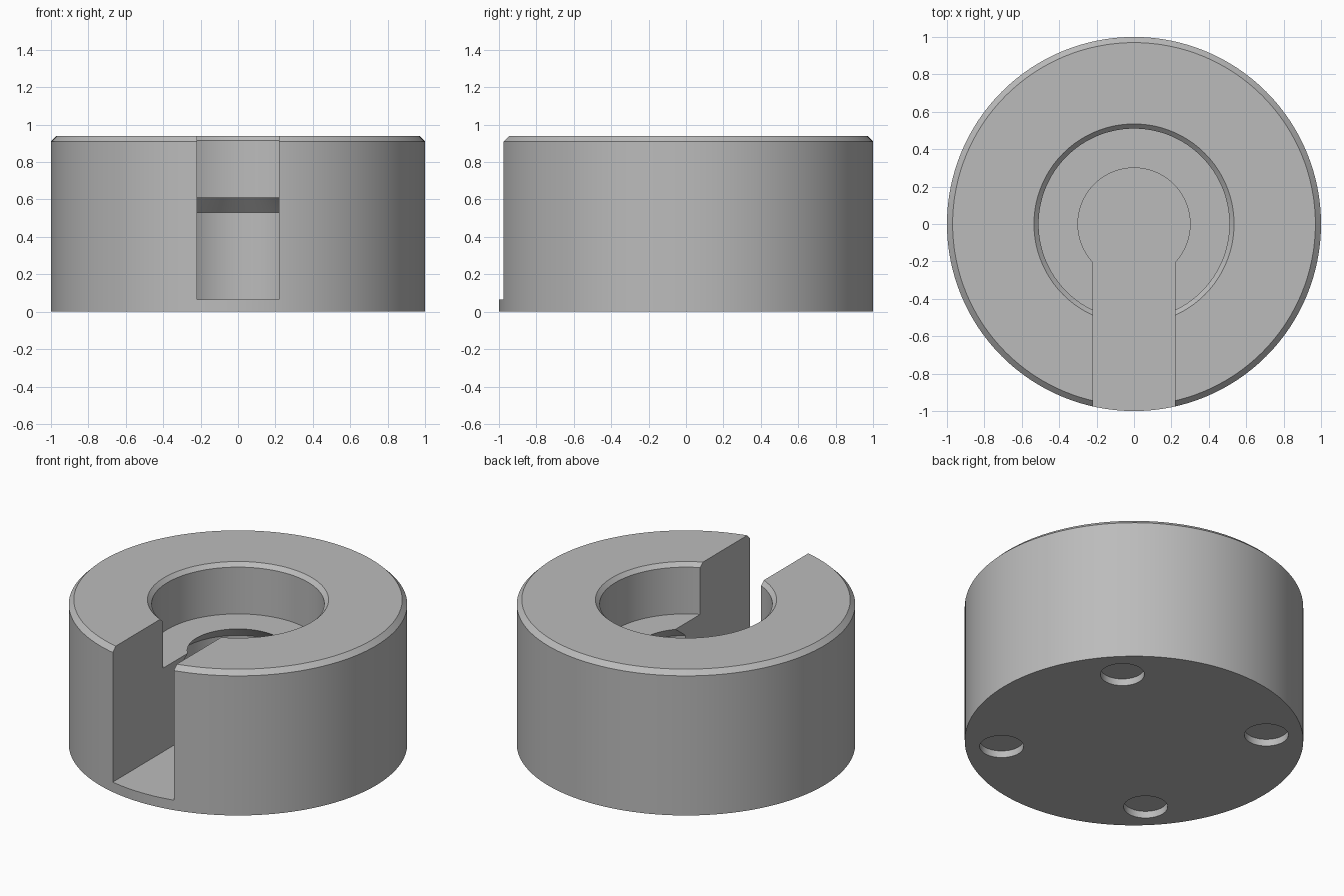
import bpy, bmesh, math

cube = bpy.data.objects.get("Cube")
if cube:
    bpy.data.objects.remove(cube, do_unlink=True)

HEIGHT, FLOOR, LEDGE = 0.94, 0.065, 0.61
SLOT_HALF = 0.22

grey = bpy.data.materials.new("satin grey")
grey.use_nodes = True
GREY = (0.5, 0.5, 0.5, 1)
grey.diffuse_color = GREY
grey.node_tree.nodes["Principled BSDF"].inputs["Base Color"].default_value = GREY


def add_object(name, bm):
    bmesh.ops.recalc_face_normals(bm, faces=bm.faces)
    mesh = bpy.data.meshes.new(name)
    bm.to_mesh(mesh)
    bm.free()
    mesh.materials.append(grey)
    obj = bpy.data.objects.new(name, mesh)
    bpy.context.collection.objects.link(obj)
    return obj


def lathe(name, profile, segments=128):
    """Revolve (radius, height) points that start and end on the axis."""
    bm = bmesh.new()
    verts = [bm.verts.new((r, 0, z)) for r, z in profile]
    edges = [bm.edges.new(pair) for pair in zip(verts, verts[1:])]
    bmesh.ops.spin(bm, geom=verts + edges, cent=(0, 0, 0), axis=(0, 0, 1),
                   angle=math.tau, steps=segments)
    bmesh.ops.remove_doubles(bm, verts=bm.verts, dist=0.0001)
    return add_object(name, bm)


def cut(target, cutter):
    mod = target.modifiers.new(cutter.name, 'BOOLEAN')
    mod.operation = 'DIFFERENCE'
    mod.solver = 'EXACT'
    mod.object = cutter
    bpy.context.view_layer.objects.active = target
    bpy.ops.object.modifier_apply(modifier=mod.name)
    bpy.data.objects.remove(cutter, do_unlink=True)


# Round body with a chamfered top rim
body = lathe("round_body", [(0, 0), (1, 0), (1, HEIGHT - 0.03),
                            (0.97, HEIGHT), (0, HEIGHT)])

# Stepped bore: chamfered mouth, ledge, narrow neck and undercut chamber
cut(body, lathe("stepped_bore", [
    (0, FLOOR), (0.38, FLOOR), (0.38, 0.53), (0.30, LEDGE), (0.51, LEDGE),
    (0.51, HEIGHT - 0.025), (0.535, HEIGHT), (0.535, 1.1), (0, 1.1)]))

# Straight slot open to the front and the top
bm = bmesh.new()
bmesh.ops.create_cube(bm, size=1)
for v in bm.verts:
    v.co.x = math.copysign(SLOT_HALF, v.co.x)
    v.co.y = 0 if v.co.y > 0 else -1.2
    v.co.z = 1.2 if v.co.z > 0 else FLOOR
cut(body, add_object("front_slot", bm))

# Four shallow round recesses underneath
for i in range(4):
    angle = math.radians(45 + 90 * i)
    recess = lathe("foot_recess", [(0, -0.1), (0.13, -0.1), (0.13, 0.045), (0, 0.045)], 48)
    recess.location = (0.785 * math.cos(angle), 0.785 * math.sin(angle), 0)
    bpy.context.view_layer.update()
    cut(body, recess)

# Smooth round walls, sharp rims
bpy.ops.object.select_all(action='DESELECT')
body.select_set(True)
bpy.context.view_layer.objects.active = body
bpy.ops.object.shade_smooth_by_angle(angle=math.radians(25))
